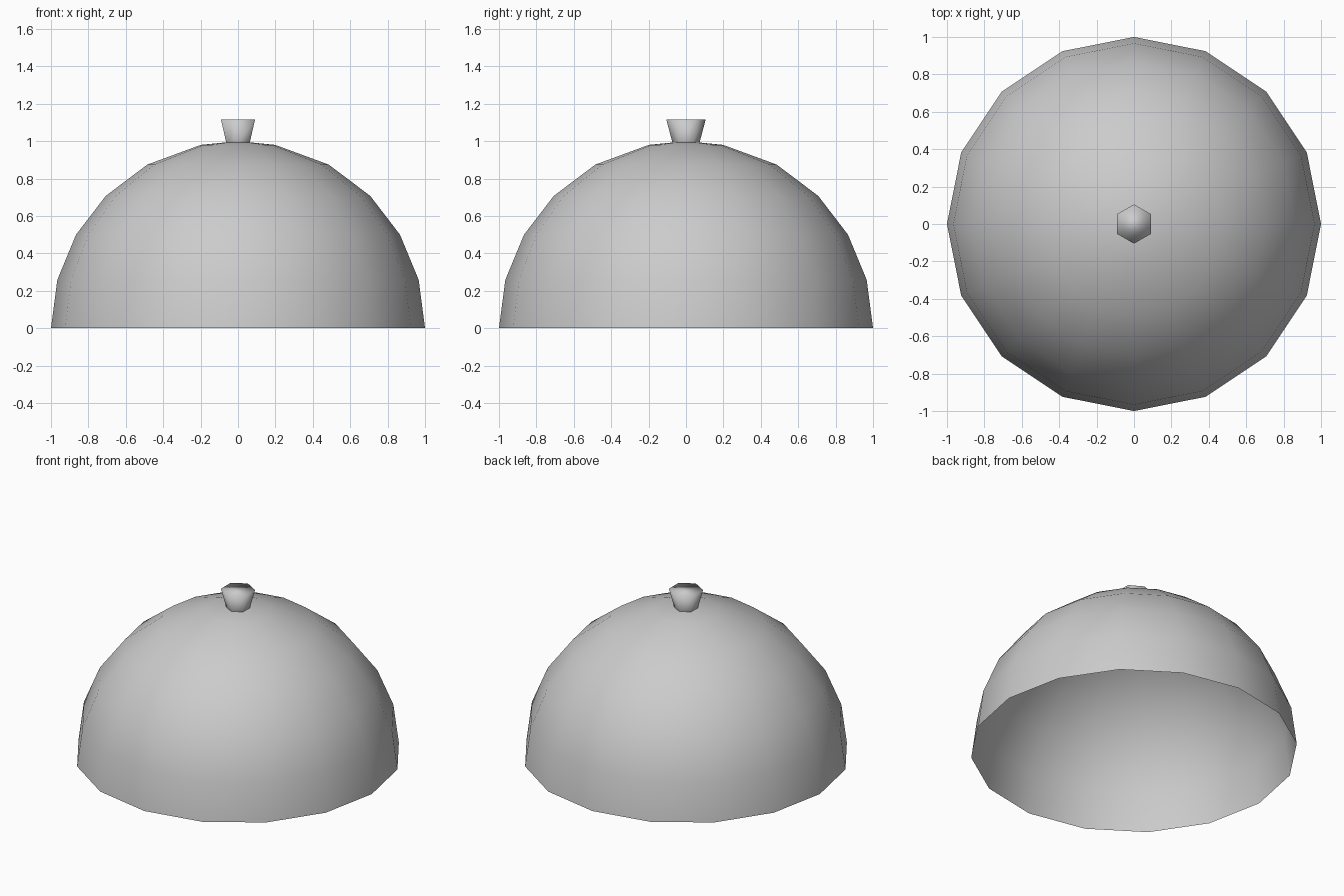
import bpy, bmesh, math

if "Cube" in bpy.data.objects:
    bpy.data.objects.remove(bpy.data.objects["Cube"])


def lathe(name, profile, sides, start=0.0, cap_top=False):
    """Revolve (radius, z) points around z; radius 0 makes a pole."""
    bm = bmesh.new()
    rings = []
    for r, z in profile:
        if r == 0:
            rings.append([bm.verts.new((0, 0, z))] * sides)
        else:
            angles = [start + math.tau * i / sides for i in range(sides)]
            rings.append([bm.verts.new((r * math.cos(a), r * math.sin(a), z)) for a in angles])
    for low, high in zip(rings, rings[1:]):
        for i in range(sides):
            j = (i + 1) % sides
            corners = dict.fromkeys((low[i], low[j], high[j], high[i]))
            bm.faces.new(list(corners))
    if cap_top:
        bm.faces.new(rings[-1])
    for f in bm.faces:
        f.smooth = True
    mesh = bpy.data.meshes.new(name)
    bm.to_mesh(mesh)
    bm.free()
    obj = bpy.data.objects.new(name, mesh)
    bpy.context.collection.objects.link(obj)
    return obj


# Open thin-walled dome, hollow underneath
dome_angles = [0, 15, 30, 45, 61, 78.5]
dome_profile = [(math.cos(math.radians(a)), math.sin(math.radians(a))) for a in dome_angles]
lathe("dome_cover", dome_profile + [(0, 1.0)], 16)

# Flared six-sided knob
lathe("knob", [(0.072, 0.99), (0.105, 1.115)], 6, start=math.pi / 2, cap_top=True)
